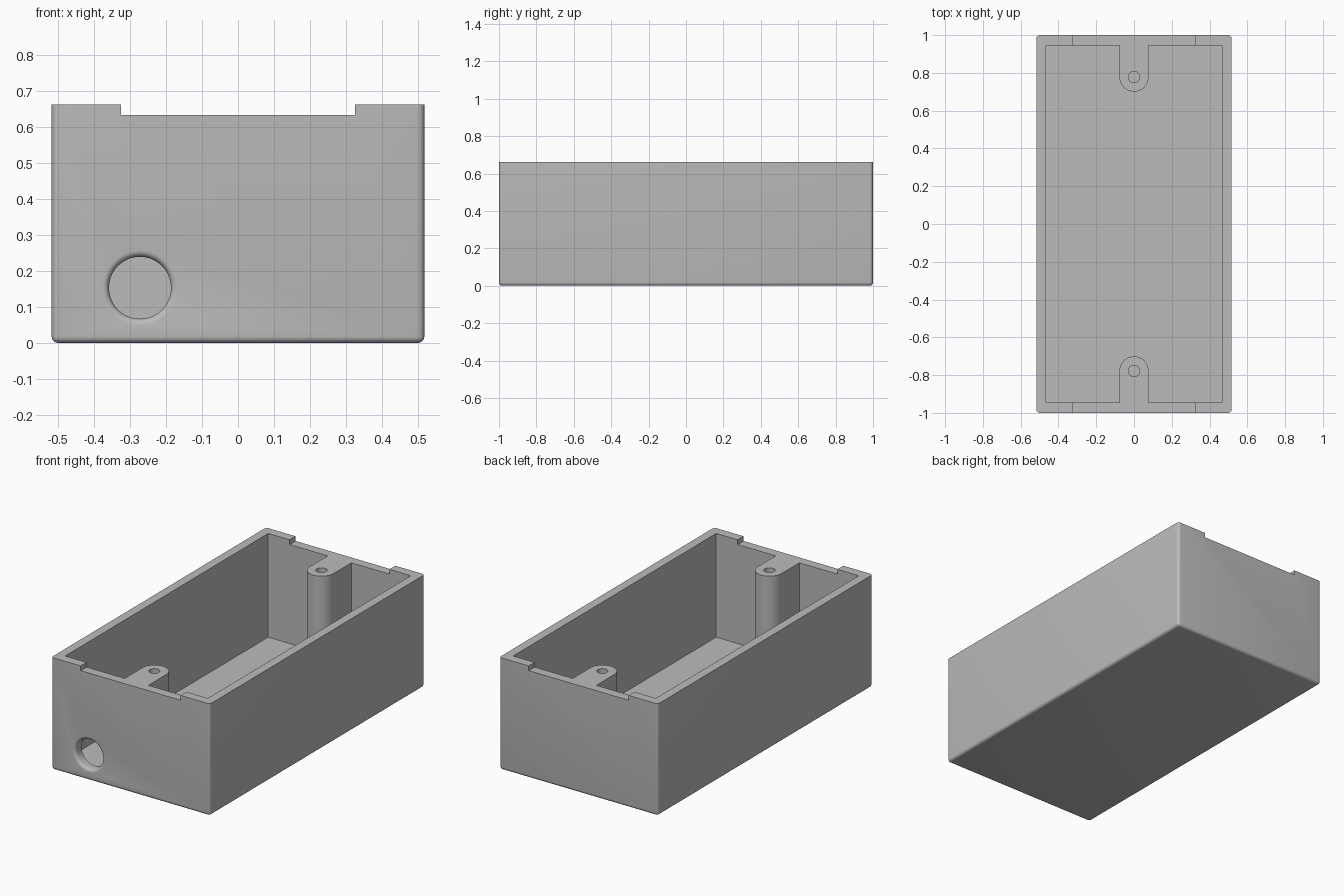
import bpy, bmesh, math
from mathutils import Vector

if "Cube" in bpy.data.objects:
    bpy.data.objects.remove(bpy.data.objects["Cube"])

W, L, H = 0.517, 1.0, 0.661          # half width, half length, height
IW, IL, FLOOR = 0.465, 0.945, 0.05   # cavity half sizes and floor level
LEDGE = 0.633                        # level of end notches and boss tops
BOSS_Y, BOSS_R = 0.778, 0.077
FILLET = 0.018


def make_object(name, bm):
    bmesh.ops.recalc_face_normals(bm, faces=bm.faces)
    mesh = bpy.data.meshes.new(name)
    bm.to_mesh(mesh)
    bm.free()
    ob = bpy.data.objects.new(name, mesh)
    bpy.context.collection.objects.link(ob)
    return ob


def prism(name, outline, z0, z1):
    bm = bmesh.new()
    face = bm.faces.new([bm.verts.new((x, y, z0)) for x, y in outline])
    ext = bmesh.ops.extrude_face_region(bm, geom=[face])
    bmesh.ops.translate(bm, vec=(0, 0, z1 - z0),
                        verts=[v for v in ext["geom"] if isinstance(v, bmesh.types.BMVert)])
    return make_object(name, bm)


def rect(x0, x1, y0, y1):
    return [(x0, y0), (x1, y0), (x1, y1), (x0, y1)]


def circle(cx, cy, r, n):
    return [(cx + r * math.cos(math.tau * i / n), cy + r * math.sin(math.tau * i / n))
            for i in range(n)]


def cut(target, cutter):
    mod = target.modifiers.new("cut", 'BOOLEAN')
    mod.operation, mod.solver, mod.object = 'DIFFERENCE', 'EXACT', cutter
    bpy.context.view_layer.objects.active = target
    bpy.ops.object.modifier_apply(modifier=mod.name)
    bpy.data.objects.remove(cutter, do_unlink=True)


# Outer block, rounded along the bottom and upright edges
box = prism("enclosure_box", rect(-W, W, -L, L), 0, H)
bm = bmesh.new()
bm.from_mesh(box.data)
edges = [e for e in bm.edges if min(v.co.z for v in e.verts) < H / 2]
bmesh.ops.bevel(bm, geom=edges, offset=FILLET, segments=5, profile=0.5, affect='EDGES')
bm.to_mesh(box.data)
bm.free()

# Cavity, its outline leaving a round-nosed screw boss at each end
N = 28
half = [(IW, IL), (BOSS_R, IL)]
half += [(BOSS_R * math.cos(math.pi * i / N), BOSS_Y - BOSS_R * math.sin(math.pi * i / N))
         for i in range(N + 1)]
half += [(-BOSS_R, IL), (-IW, IL)]
cut(box, prism("cavity_cutter", half + [(-x, -y) for x, y in half], FLOOR, 1))

# End notches (also lowering the bosses) and blind screw holes
for s in (-1, 1):
    y0, y1 = sorted((s * 0.65, s * 1.1))
    cut(box, prism("notch_cutter", rect(-0.325, 0.325, y0, y1), LEDGE, 1))
    cut(box, prism("screw_cutter", circle(0, s * BOSS_Y, 0.03, 32), 0.2, 1))

# Cable hole in the front with a rounded outer lip
R, SEG, K = 0.086, 64, 6
profile = [(R + FILLET, -1.05)]
profile += [(R + FILLET * (1 - math.sin(math.pi / 2 * i / K)),
             -L + FILLET * (1 - math.cos(math.pi / 2 * i / K))) for i in range(K + 1)]
profile += [(R, -0.9)]
bm = bmesh.new()
rings = [[bm.verts.new((-0.272 + x, y, 0.153 + z)) for x, z in circle(0, 0, r, SEG)]
         for r, y in profile]
for a, b in zip(rings, rings[1:]):
    for i in range(SEG):
        j = (i + 1) % SEG
        bm.faces.new((a[i], a[j], b[j], b[i]))
bm.faces.new(rings[0])
bm.faces.new(rings[-1])
cut(box, make_object("cable_hole_cutter", bm))

# Single grey material and smooth fillets
grey = bpy.data.materials.new("light_grey")
grey.diffuse_color = (0.5, 0.5, 0.5, 1)
grey.use_nodes = True
grey.node_tree.nodes["Principled BSDF"].inputs["Base Color"].default_value = grey.diffuse_color
box.data.materials.clear()
box.data.materials.append(grey)
for p in box.data.polygons:
    p.material_index = 0
bpy.ops.object.select_all(action='DESELECT')
box.select_set(True)
bpy.context.view_layer.objects.active = box
bpy.ops.object.shade_smooth_by_angle(angle=math.radians(30))
